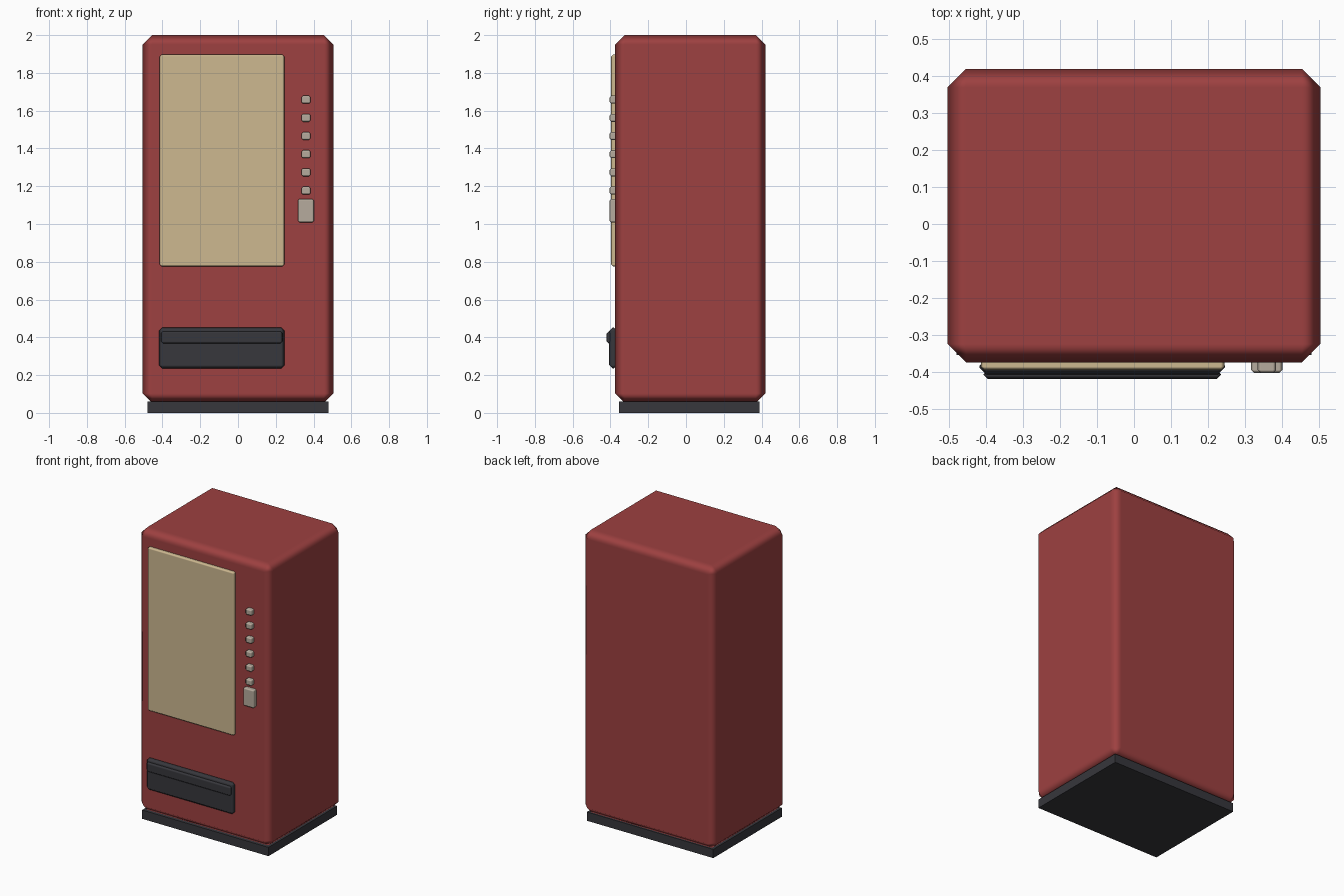
import bpy
from mathutils import Vector

cube = bpy.data.objects.get("Cube")
if cube:
    bpy.data.objects.remove(cube, do_unlink=True)


def material(name, rgb):
    m = bpy.data.materials.new(name)
    m.use_nodes = True
    colour = (*rgb, 1)
    m.diffuse_color = colour
    bsdf = m.node_tree.nodes["Principled BSDF"]
    bsdf.inputs["Base Color"].default_value = colour
    bsdf.inputs["Roughness"].default_value = 0.6
    return m


red = material("cabinet red", (0.34, 0.052, 0.052))
cream = material("window cream", (0.61, 0.48, 0.28))
dark = material("charcoal", (0.038, 0.038, 0.045))
grey = material("warm grey", (0.47, 0.41, 0.34))


def block(name, mat, x, y, z, bevel=0.0):
    """Box spanning the given ranges, with chamfered, softly shaded edges."""
    low, high = Vector((x[0], y[0], z[0])), Vector((x[1], y[1], z[1]))
    bpy.ops.mesh.primitive_cube_add(size=1, location=(low + high) / 2)
    ob = bpy.context.object
    ob.name = name
    ob.scale = high - low
    bpy.ops.object.transform_apply(location=False, rotation=False, scale=True)
    ob.data.materials.append(mat)
    if bevel:
        bpy.ops.object.shade_smooth()
        mod = ob.modifiers.new("chamfer", "BEVEL")
        mod.width = bevel
        mod.segments = 1
        mod.harden_normals = True
    return ob


# Cabinet and plinth
block("cabinet", red, (-0.505, 0.505), (-0.375, 0.42), (0.053, 2.0), 0.05)
block("plinth", dark, (-0.48, 0.48), (-0.355, 0.39), (0, 0.06))

# Display window
block("display_window", cream, (-0.415, 0.245), (-0.396, -0.36), (0.775, 1.897), 0.01)

# Delivery tray with its raised flap
block("delivery_tray", dark, (-0.418, 0.246), (-0.407, -0.365), (0.235, 0.452), 0.018)
block("tray_flap", dark, (-0.407, 0.235), (-0.42, -0.395), (0.367, 0.432), 0.011)

# Selection buttons and coin plate
for i in range(6):
    z = 1.177 + i * 0.0963
    block(f"button_{i + 1}", grey, (0.335, 0.385), (-0.404, -0.36),
          (z - 0.021, z + 0.021), 0.009)
block("coin_plate", grey, (0.317, 0.402), (-0.404, -0.36), (1.008, 1.133), 0.009)
